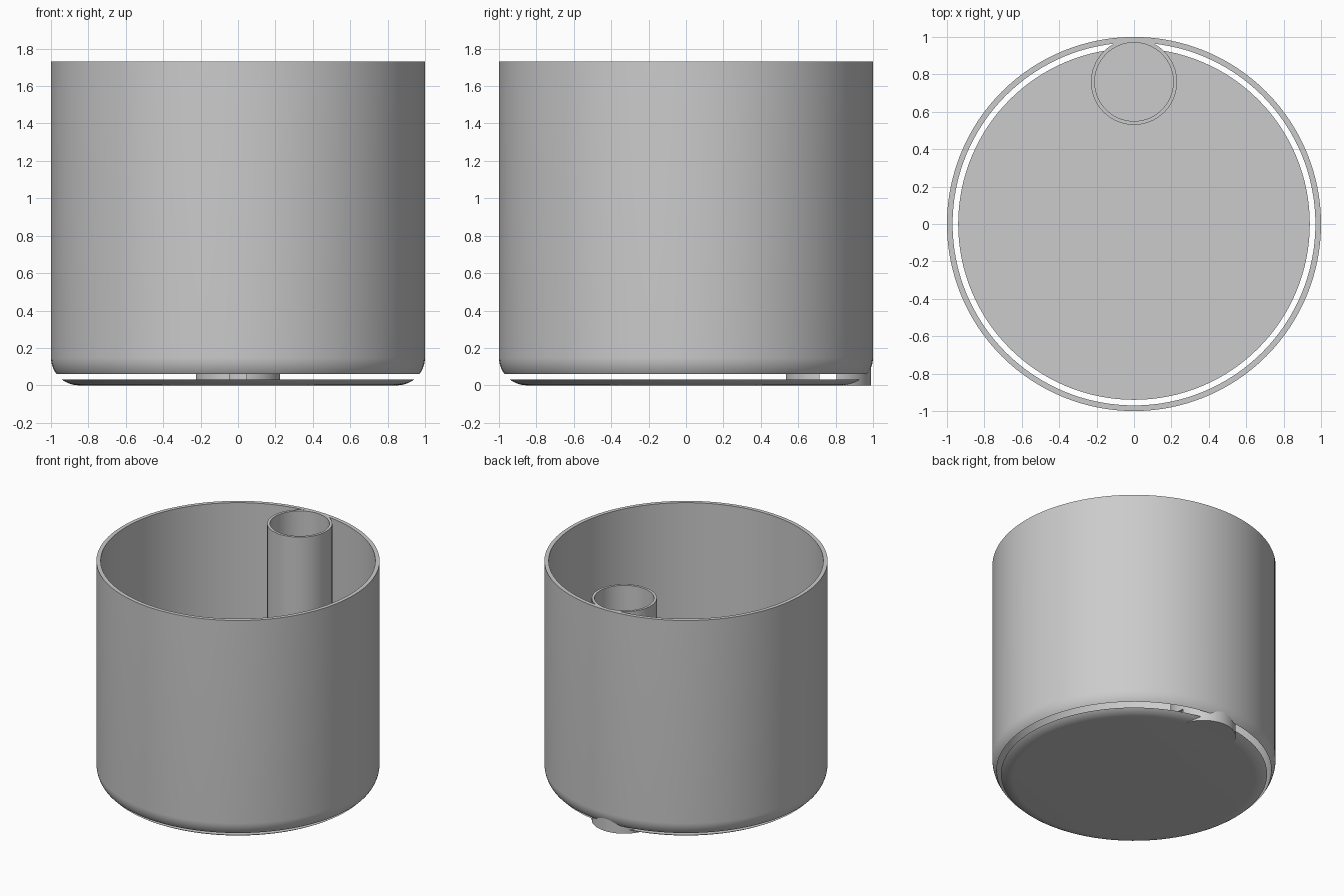
import bpy
import bmesh
from math import acos, cos, pi, sin
from mathutils import Matrix, Vector

if "Cube" in bpy.data.objects:
    bpy.data.objects.remove(bpy.data.objects["Cube"])

HEIGHT = 1.73
FILLET = 0.15       # rounding shared by the wall and the floor
FLOOR_TOP = 0.03
WALL_BOTTOM = 0.06
TUBE_Y = 0.76
TUBE_RADIUS = 0.23
TUBE_BORE = 0.21

grey = bpy.data.materials.new("plain_grey")
grey.use_nodes = True
grey.diffuse_color = (0.6, 0.6, 0.6, 1)
grey.node_tree.nodes["Principled BSDF"].inputs["Base Color"].default_value = grey.diffuse_color


def finish(name, bm, y=0):
    """Turn a bmesh into a named grey object."""
    bmesh.ops.recalc_face_normals(bm, faces=bm.faces)
    mesh = bpy.data.meshes.new(name)
    bm.to_mesh(mesh)
    bm.free()
    mesh.materials.append(grey)
    obj = bpy.data.objects.new(name, mesh)
    obj.location.y = y
    bpy.context.collection.objects.link(obj)
    return obj


def activate(obj):
    bpy.ops.object.select_all(action="DESELECT")
    obj.select_set(True)
    bpy.context.view_layer.objects.active = obj


def lathe(name, profile, sides, y=0, closed=False):
    """Revolve an (r, z) profile about the vertical axis."""
    bm = bmesh.new()
    verts = [bm.verts.new((r, 0, z)) for r, z in profile]
    edges = [bm.edges.new(pair) for pair in zip(verts, verts[1:])]
    if closed:
        edges.append(bm.edges.new((verts[-1], verts[0])))
    bmesh.ops.spin(bm, geom=verts + edges, axis=(0, 0, 1), cent=(0, 0, 0),
                   angle=2 * pi, steps=sides, use_merge=True)
    bmesh.ops.remove_doubles(bm, verts=bm.verts, dist=1e-5)
    obj = finish(name, bm, y)
    activate(obj)
    bpy.ops.object.shade_smooth_by_angle(angle=pi / 6)
    return obj


def fillet(z_start, z_end, steps=8):
    """Points of the rounded lower corner between two heights."""
    a, b = (acos(1 - z / FILLET) for z in (z_start, z_end))
    angles = [a + (b - a) * i / steps for i in range(steps + 1)]
    return [(1 - FILLET + FILLET * sin(t), FILLET - FILLET * cos(t)) for t in angles]


# Open outer wall, raised above the floor
lathe("outer_wall", fillet(WALL_BOTTOM, FILLET) + [(1, HEIGHT), (0.97, HEIGHT)],
      128, closed=True)

# Floor dish with a rounded lower edge
lathe("floor_dish", [(0, 0)] + fillet(0, FLOOR_TOP) + [(0, FLOOR_TOP)], 128)

# Filling tube at the back, closed below
tube = lathe("filling_tube", [(0, 0), (TUBE_RADIUS, 0), (TUBE_RADIUS, HEIGHT),
                              (TUBE_BORE, HEIGHT), (TUBE_BORE, FLOOR_TOP),
                              (0, FLOOR_TOP)], 64, y=TUBE_Y)

# Three slots through the foot of the tube
slot_width, slot_height = 0.09, 0.09
bm = bmesh.new()
for direction in (Vector((1, 0, 0)), Vector((-1, 0, 0)), Vector((0, -1, 0))):
    centre = direction * 0.22 + Vector((0, 0, FLOOR_TOP + slot_height / 2))
    size = [0.1 if abs(d) > 0.5 else slot_width for d in direction[:2]] + [slot_height]
    bmesh.ops.create_cube(bm, size=1, matrix=Matrix.Translation(centre) @
                          Matrix.Diagonal((*size, 1)))
cutter = finish("slot_cutter", bm, TUBE_Y)
cutter.hide_render = True
activate(tube)
cut = tube.modifiers.new("slots", "BOOLEAN")
cut.operation = "DIFFERENCE"
cut.solver = "EXACT"
cut.object = cutter
bpy.ops.object.modifier_apply(modifier=cut.name)
bpy.data.objects.remove(cutter)
